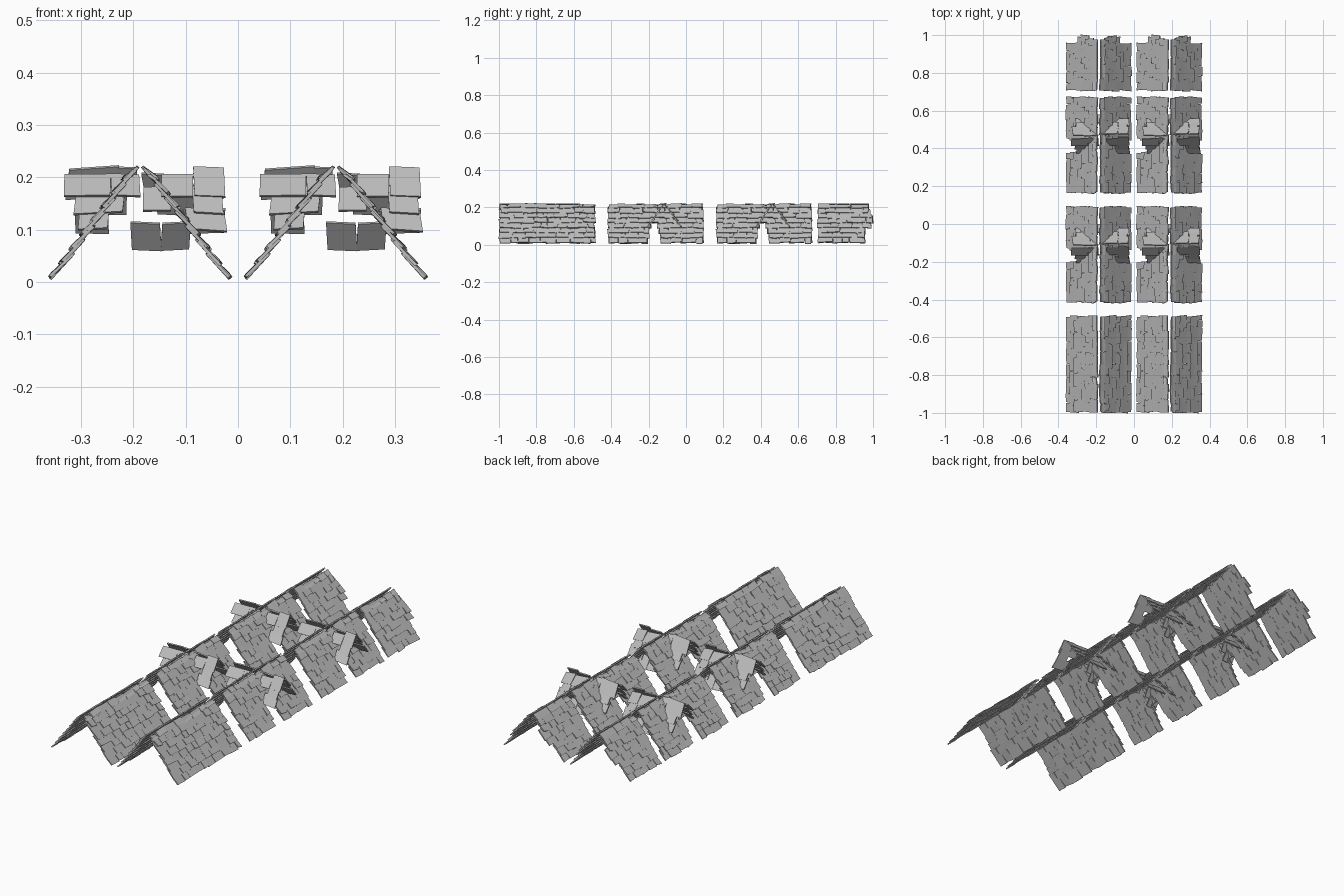
import bpy, bmesh, math, random
from mathutils import Vector

random.seed(7)
cube = bpy.data.objects.get("Cube")
if cube:
    bpy.data.objects.remove(cube)

mat = bpy.data.materials.new("grey_shingle")
mat.use_nodes = True
GREY = (0.5, 0.5, 0.5, 1)
mat.diffuse_color = GREY
mat.node_tree.nodes["Principled BSDF"].inputs["Base Color"].default_value = GREY

HOUSES = (-0.187, 0.187)
RIDGE_Z = 0.217
ROWS = 8
SLOPE = 0.266
STEP = SLOPE / ROWS


def jit(a):
    return random.uniform(-a, a)


def shingle(bm, frame, u0, u1, v0, v1, lift=0.008, thick=0.006, skew=0.003):
    """One thin board: u runs along the course, v runs down the slope."""
    origin, u_dir, v_dir, n_dir = frame
    lift += jit(0.002)
    slant = jit(skew)
    for vert in bmesh.ops.create_cube(bm, size=2)["verts"]:
        a, b, c = vert.co
        u = (u0 if a < 0 else u1) + slant * b
        v = (v0 if b < 0 else v1) + slant * a
        n = (lift if b > 0 else 0) + (thick if c > 0 else 0)
        vert.co = origin + u_dir * u + v_dir * v + n_dir * n


def course(bm, frame, u0, u1, v0, v1, low, high, skew=0.003):
    """A row of boards of uneven width with uneven bottom edges."""
    u = u0
    while u < u1 - 0.001:
        end = u + random.uniform(low, high)
        if u1 - end < low * 0.6:
            end = u1
        top = max(v0, 0) + (random.choice((0, 0, 0.006, 0.016)) if v0 <= 0 else 0)
        shingle(bm, frame, u + 0.0007, end - 0.0007, top, v1 + jit(0.004), skew=skew)
        u = end


def finish(name, bm, places):
    """Make the mesh once and place it at each spot."""
    bmesh.ops.recalc_face_normals(bm, faces=bm.faces)
    mesh = bpy.data.meshes.new(name)
    bm.to_mesh(mesh)
    bm.free()
    mesh.materials.append(mat)
    for place in places:
        ob = bpy.data.objects.new(name, mesh)
        ob.location = place
        bpy.context.collection.objects.link(ob)


def main_frame(side):
    v_dir = Vector((side * 0.158, 0, -0.212)).normalized()
    n_dir = Vector((-side * v_dir.z, 0, side * v_dir.x))
    n_dir = Vector((side * abs(v_dir.z), 0, abs(v_dir.x)))
    return Vector((side * 0.003, 0, RIDGE_Z)), Vector((0, 1, 0)), v_dir, n_dir


def main_roof(name, spans, places):
    """Both slopes of a roof; spans(row) lists the lengths covered in a row."""
    for side, label in ((-1, "right"), (1, "left")):
        bm = bmesh.new()
        frame = main_frame(side)
        for row in range(ROWS):
            bottom = (row + 1) * STEP
            for y0, y1 in spans(row):
                course(bm, frame, y0 + jit(0.005), y1 + jit(0.005),
                       bottom - 0.06, bottom, 0.035, 0.085)
        finish(f"{name}_{label}_slope", bm, places)


def notched(row):
    """Rows below the cross roof leave an opening that widens to the eave."""
    if row < 4:
        return [(-0.3, 0.205)]
    half = 0.018 + 0.006 * (row - 4)
    return [(-0.3, -0.055 - half), (-0.055 + half, 0.205)]


# Long plain roof, made of two joined lengths
main_roof("long_roof", lambda row: [(-0.996, -0.742), (-0.742, -0.488)],
          [(x, 0, 0) for x in HOUSES])

# Two roofs with a cross roof each
CROSS = (-0.115, 0.465)
main_roof("notched_roof", notched, [(x, y, 0) for x in HOUSES for y in CROSS])

# Short roof with a ragged far end
RAGGED = (0.975, 0.975, 0.985, 0.996, 0.99, 0.96, 0.955, 0.96)
main_roof("short_roof", lambda row: [(0.705, RAGGED[row])],
          [(x, 0, 0) for x in HOUSES])

# Cross roofs: larger boards, wide at the ridge and shorter toward the valley
LAYOUT = {
    -1: ((0, 0.07, ((-0.146, 0.0), (0.04, 0.162))),
         (0.045, 0.105, ((-0.125, -0.03), (0.005, 0.06), (0.1, 0.158))),
         (0.095, 0.148, ((-0.118, -0.06), (0.088, 0.164)))),
    1: ((0, 0.07, ((-0.14, -0.005), (0.005, 0.158))),
        (0.045, 0.11, ((-0.12, -0.025), (0.03, 0.15))),
        (0.095, 0.15, ((-0.125, -0.06), (0.08, 0.162))),
        (0.125, 0.188, ((-0.018, 0.04), (0.04, 0.096)))),
}
for side, label in ((-1, "front"), (1, "back")):
    bm = bmesh.new()
    v_dir = Vector((0, side * 0.08, -0.125)).normalized()
    n_dir = Vector((0, side * abs(v_dir.z), abs(v_dir.y)))
    frame = Vector((0, 0, RIDGE_Z)), Vector((1, 0, 0)), v_dir, n_dir
    for v0, v1, spans in LAYOUT[side]:
        for x0, x1 in spans:
            course(bm, frame, x0, x1, v0, v1, 0.055, 0.1, skew=0.004)
    finish(f"cross_roof_{label}_slope", bm,
           [(x, y, 0) for x in HOUSES for y in CROSS])
